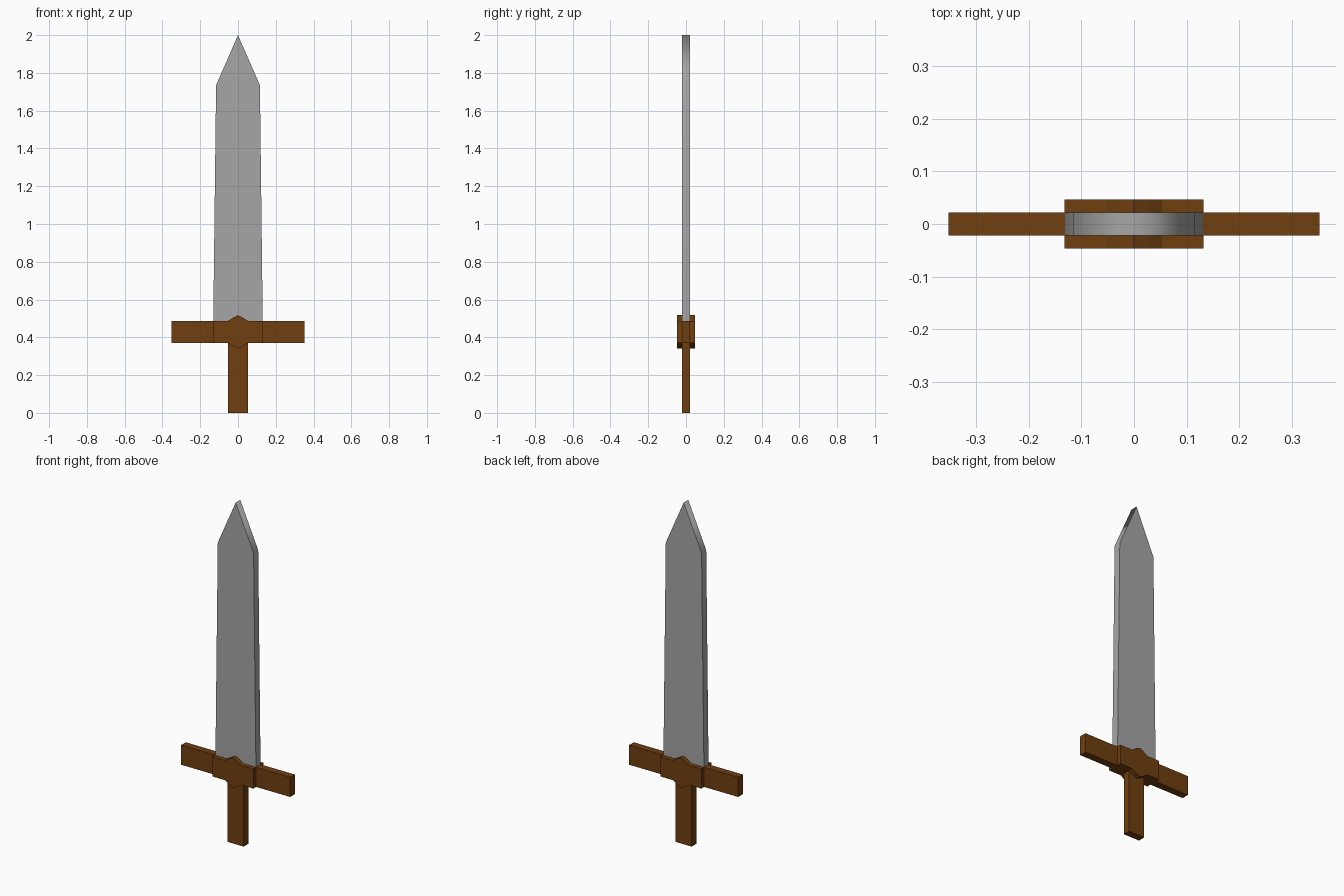
import bpy, bmesh

if "Cube" in bpy.data.objects:
    bpy.data.objects.remove(bpy.data.objects["Cube"])


def material(name, rgb):
    m = bpy.data.materials.new(name)
    m.diffuse_color = (*rgb, 1)
    m.use_nodes = True
    m.node_tree.nodes["Principled BSDF"].inputs["Base Color"].default_value = m.diffuse_color
    return m


steel = material("steel grey", (0.38, 0.38, 0.38))
wood = material("brown wood", (0.16, 0.05, 0.005))


def plate(name, half_profile, half_depth, mat, smooth_rim=False):
    """Mirror a right-hand (x, z) outline, listed bottom to top, and extrude it along y."""
    left = [(-x, z) for x, z in reversed(half_profile) if x > 0]
    bm = bmesh.new()
    verts = [bm.verts.new((x, -half_depth, z)) for x, z in half_profile + left]
    face = bm.faces.new(verts)
    ext = bmesh.ops.extrude_face_region(bm, geom=[face], use_keep_orig=True)
    moved = [g for g in ext["geom"] if isinstance(g, bmesh.types.BMVert)]
    bmesh.ops.translate(bm, verts=moved, vec=(0, 2 * half_depth, 0))
    bmesh.ops.recalc_face_normals(bm, faces=bm.faces)
    if smooth_rim:
        # rim is softly shaded, while the flat sides and the base stay crisp
        for f in bm.faces:
            f.smooth = True
        for e in bm.edges:
            if any(abs(f.normal.y) > 0.9 or f.normal.z < -0.9 for f in e.link_faces):
                e.smooth = False
    mesh = bpy.data.meshes.new(name)
    bm.to_mesh(mesh)
    bm.free()
    mesh.materials.append(mat)
    obj = bpy.data.objects.new(name, mesh)
    bpy.context.collection.objects.link(obj)
    return obj


# Tapered blade with a pointed tip
plate("blade", [(0.131, 0.486), (0.116, 1.735), (0, 2.0)], 0.0215, steel, True)

# Crossguard arms
plate("crossguard", [(0.353, 0.371), (0.353, 0.486)], 0.0215, wood)

# Thicker central collar, peaked above and below
plate("collar", [(0, 0.341), (0.028, 0.354), (0.053, 0.371), (0.132, 0.371),
                 (0.132, 0.486), (0.053, 0.486), (0.028, 0.503), (0, 0.517)], 0.047, wood)

# Grip
plate("grip", [(0.052, 0.0), (0.052, 0.372)], 0.0215, wood)
